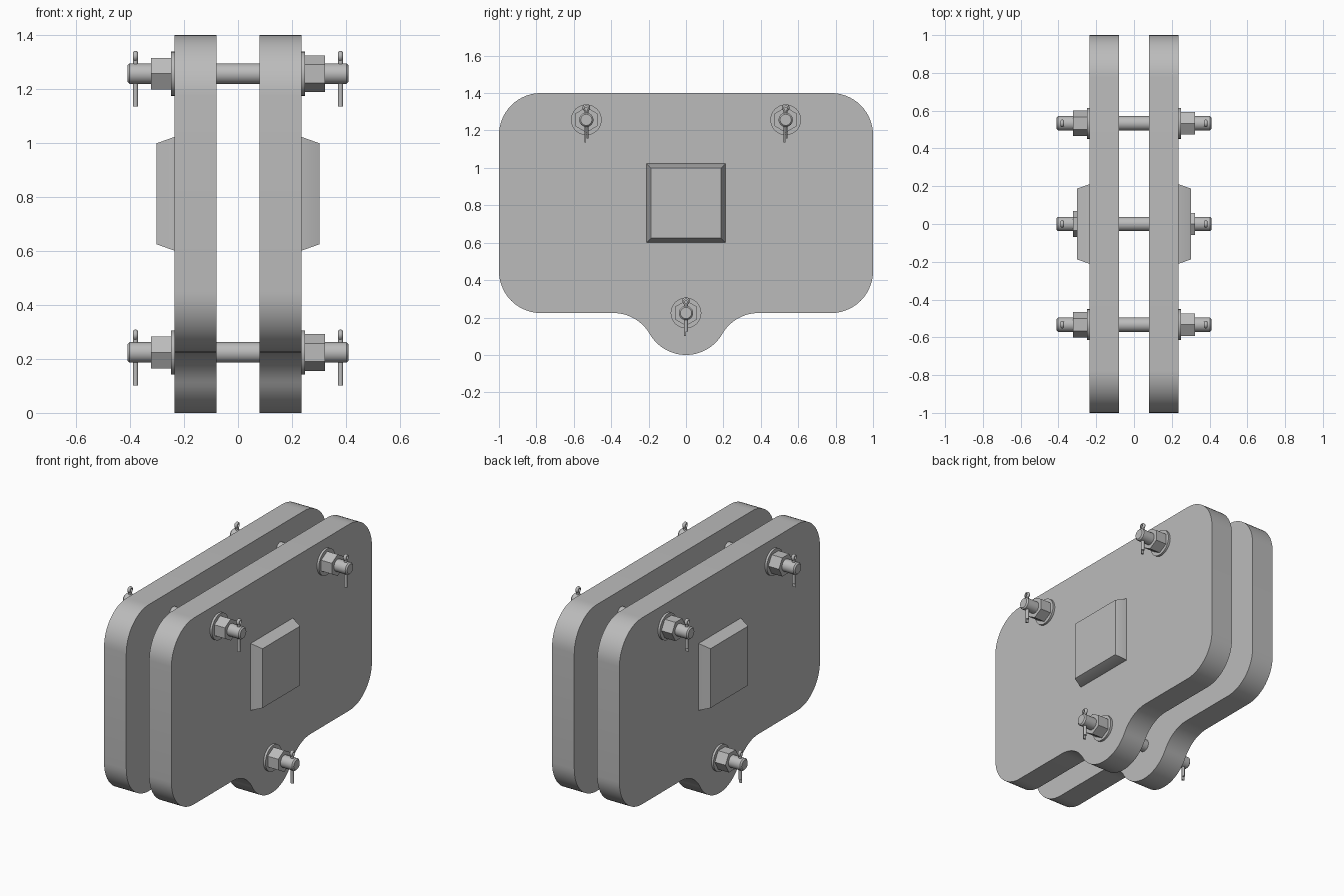
import bpy, bmesh
from math import sin, cos, pi, radians, sqrt

if "Cube" in bpy.data.objects:
    bpy.data.objects.remove(bpy.data.objects["Cube"], do_unlink=True)

steel = bpy.data.materials.new("grey_steel")
steel.use_nodes = True
GREY = (0.5, 0.5, 0.5, 1)
steel.diffuse_color = GREY
steel.node_tree.nodes["Principled BSDF"].inputs["Base Color"].default_value = GREY

INNER, OUTER = 0.08, 0.235       # plate faces
LOBE = 0.224                     # shared radius of corners, lobe and fillets
PINS = {"front": (-0.533, 1.257), "back": (0.533, 1.257), "lower": (0, LOBE)}


def finish(bm, name, loc=(0, 0, 0)):
    bmesh.ops.recalc_face_normals(bm, faces=bm.faces)
    mesh = bpy.data.meshes.new(name)
    bm.to_mesh(mesh)
    bm.free()
    mesh.shade_smooth()
    mesh.set_sharp_from_angle(angle=radians(30))
    mesh.materials.append(steel)
    obj = bpy.data.objects.new(name, mesh)
    obj.location = loc
    bpy.context.collection.objects.link(obj)
    return obj


def loft(name, rings, loc=(0, 0, 0)):
    """Skin a series of closed rings and cap both ends."""
    bm = bmesh.new()
    loops = [[bm.verts.new(p) for p in ring] for ring in rings]
    n = len(loops[0])
    for a, b in zip(loops, loops[1:]):
        for i in range(n):
            j = (i + 1) % n
            bm.faces.new((a[i], a[j], b[j], b[i]))
    bm.faces.new(loops[0])
    bm.faces.new(loops[-1])
    return finish(bm, name, loc)


def turned(name, profile, loc, sides=32, phase=0):
    """Solid around the x axis from (x, radius) pairs."""
    angles = [radians(phase) + 2 * pi * i / sides for i in range(sides)]
    return loft(name, [[(x, r * cos(a), r * sin(a)) for a in angles]
                       for x, r in profile], loc)


def arc(cy, cz, r, start, end, steps=14):
    return [(cy + r * cos(radians(start + (end - start) * i / steps)),
             cz + r * sin(radians(start + (end - start) * i / steps)))
            for i in range(steps + 1)]


def plate_outline():
    c, low, top = 1 - LOBE, 2 * LOBE, 1.4 - LOBE
    fillet = LOBE * sqrt(3)
    return (arc(c, low, LOBE, -90, 0) + arc(c, top, LOBE, 0, 90)
            + arc(-c, top, LOBE, 90, 180) + arc(-c, low, LOBE, 180, 270)
            + arc(-fillet, 0, LOBE, 90, 30)
            + arc(0, LOBE, LOBE, 210, 330, 28)[1:]
            + arc(fillet, 0, LOBE, 150, 90)[1:])


def cotter(name, loc):
    """Half-round wire: long leg, eye, short leg."""
    path = [((-0.0005, z), (-1, 0)) for z in (-0.122, 0.048)]
    for y, z in arc(0, 0, 1, 230, -50, 16):
        path.append(((0.01 * y, 0.065 + 0.01 * z), (y, z)))
    path += [((0.0005, z), (1, 0)) for z in (0.048, -0.1)]
    half = arc(0, 0, 0.01, 0, 180, 8)
    return loft(name, [[(x, p[0] + d * n[0], p[1] + d * n[1]) for x, d in half]
                       for p, n in path], loc)


for label, s in (("left", 1), ("right", -1)):
    # Side plate with raised square pad
    outline = plate_outline()
    loft(label + "_plate", [[(s * x, y, z) for y, z in outline]
                            for x in (INNER, OUTER)])
    turned(label + "_pad", [(s * 0.23, 0.211 * sqrt(2)), (s * OUTER, 0.211 * sqrt(2)),
                            (s * 0.302, 0.187 * sqrt(2))],
           (0, 0, 0.812), sides=4, phase=45)
    # Fasteners at each pin
    for pin, (y, z) in PINS.items():
        tag = f"{label}_{pin}_"
        turned(tag + "washer", [(s * 0.23, 0.082), (s * 0.249, 0.082)], (0, y, z))
        turned(tag + "nut", [(s * 0.248, 0.068), (s * 0.323, 0.068)], (0, y, z),
               sides=6, phase=30 if s > 0 else 0)
        cotter(tag + "cotter", (s * 0.38, y, z))

# Through pins with chamfered ends
for pin, (y, z) in PINS.items():
    turned(pin + "_pin", [(-0.41, 0.03), (-0.402, 0.038), (0.402, 0.038), (0.41, 0.03)],
           (0, y, z))
